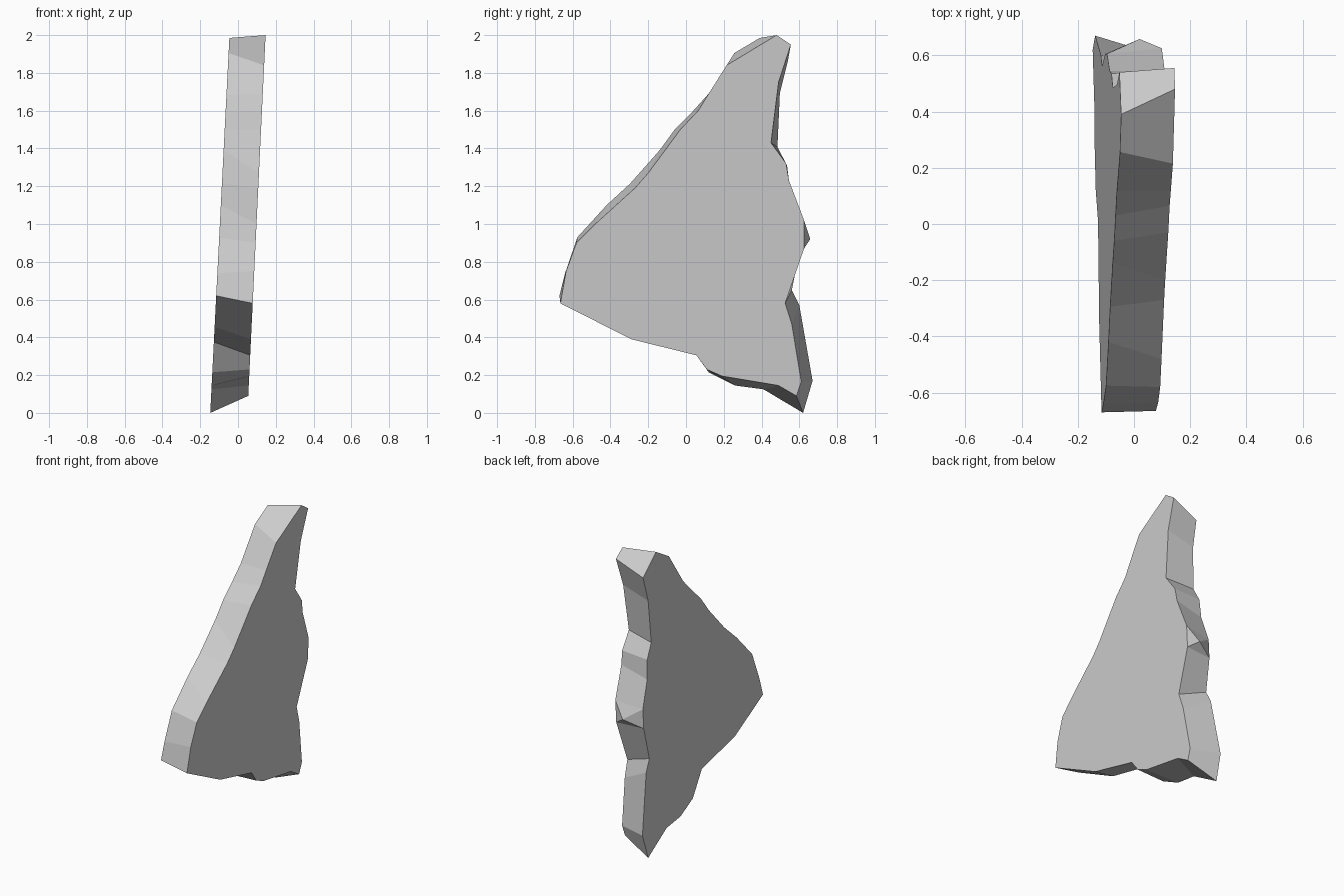
import bpy, bmesh

# Matching outline points of the two broad faces: (left y, left z, right y, right z)
outline = [
    (.62, .0, .585, .09), (.41, .125, .49, .145), (.26, .145, .19, .195),
    (.12, .215, .11, .23), (.01, .375, .055, .305), (-.35, .455, -.29, .39),
    (-.67, .62, -.665, .58), (-.64, .74, -.635, .75), (-.575, .93, -.58, .90),
    (-.42, 1.10, -.48, 1.0), (-.295, 1.215, -.27, 1.19), (-.14, 1.39, -.2, 1.27),
    (-.06, 1.5, -.03, 1.5), (.03, 1.59, .065, 1.6), (.118, 1.685, .12, 1.69),
    (.256, 1.905, .215, 1.84), (.39, 1.985, .48, 2.0), (.54, 1.866, .555, 1.95),
    (.497, 1.694, .49, 1.75), (.484, 1.407, .45, 1.43), (.535, 1.31, .53, 1.32),
    (.545, 1.18, .545, 1.23), (.605, 1.0, .625, 1.02), (.605, .87, .625, .87),
    (.56, .65, .525, .58), (.60, .57, .56, .47), (.67, .17, .61, .165),
]
SPIKE = 22  # edge strip that carries the raised chip

bm = bmesh.new()
# Both broad faces lean slightly towards +x as they rise
left = [bm.verts.new((-.147 + .051 * z, y, z)) for y, z, _, _ in outline]
right = [bm.verts.new((.05 + .048 * z, y, z)) for _, _, y, z in outline]
bm.faces.new(left)
bm.faces.new(right[::-1])

# Broken edge all the way round
for i in range(len(outline)):
    j = (i + 1) % len(outline)
    loop = [left[i], right[i], right[j], left[j]]
    if i == SPIKE:
        tip = bm.verts.new((.02, .658, .92))
        for k in range(4):
            bm.faces.new((loop[k], loop[(k + 1) % 4], tip))
    else:
        bm.faces.new(loop)

bmesh.ops.recalc_face_normals(bm, faces=bm.faces)
mesh = bpy.data.meshes.new("stone_shard")
bm.to_mesh(mesh)
bm.free()
bpy.context.collection.objects.link(bpy.data.objects.new("stone_shard", mesh))
